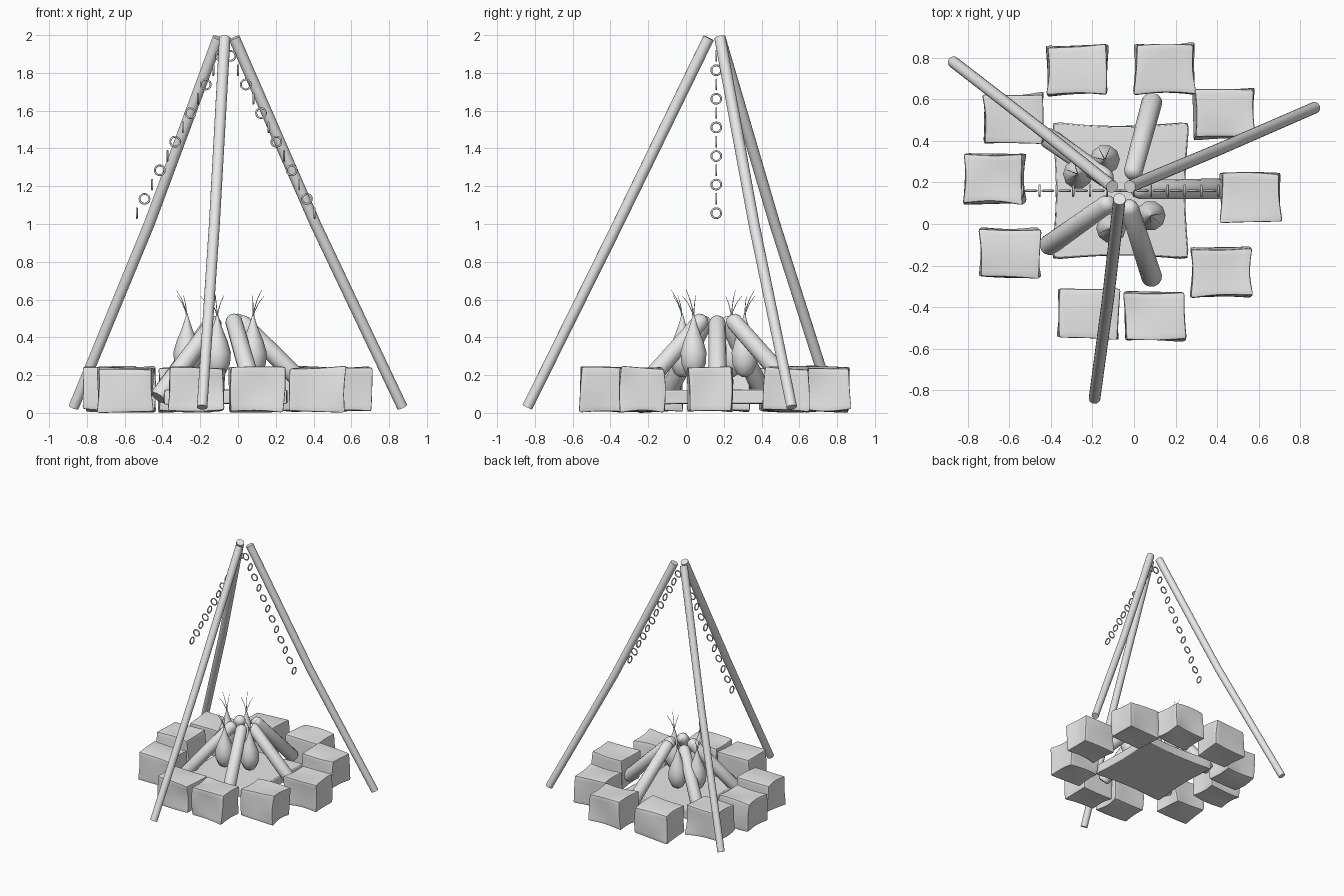
import bpy, bmesh, math, random
from mathutils import Vector, Matrix

random.seed(7)
if "Cube" in bpy.data.objects:
    bpy.data.objects.remove(bpy.data.objects["Cube"], do_unlink=True)

grey = bpy.data.materials.new("plain_grey")
grey.use_nodes = True
grey.diffuse_color = (0.8, 0.8, 0.8, 1)
grey.node_tree.nodes["Principled BSDF"].inputs["Base Color"].default_value = (0.8, 0.8, 0.8, 1)


def finish(name, bm, angle=50):
    """Turn a bmesh into a smooth-shaded object with sharp edges kept."""
    bmesh.ops.recalc_face_normals(bm, faces=bm.faces)
    mesh = bpy.data.meshes.new(name)
    bm.to_mesh(mesh)
    bm.free()
    mesh.materials.append(grey)
    obj = bpy.data.objects.new(name, mesh)
    bpy.context.collection.objects.link(obj)
    bpy.ops.object.select_all(action='DESELECT')
    bpy.context.view_layer.objects.active = obj
    obj.select_set(True)
    bpy.ops.object.shade_smooth_by_angle(angle=math.radians(angle))
    return obj


def sweep(name, points, radii, sides=12):
    """Tube through points with one radius for each point."""
    bm = bmesh.new()
    pts = [Vector(p) for p in points]
    turn = (pts[-1] - pts[0]).to_track_quat('Z', 'Y')
    rings = []
    for p, r in zip(pts, radii):
        ring = []
        for i in range(sides):
            a = math.tau * i / sides
            ring.append(bm.verts.new(p + turn @ Vector((r * math.cos(a), r * math.sin(a), 0))))
        rings.append(ring)
    for a, b in zip(rings, rings[1:]):
        for i in range(sides):
            j = (i + 1) % sides
            bm.faces.new((a[i], a[j], b[j], b[i]))
    bm.faces.new(rings[0][::-1])
    bm.faces.new(rings[-1])
    return finish(name, bm)


def soft_block(name, centre, size, jitter, pinch, crease):
    """Rounded, uneven block whose side middles are drawn in by pinch."""
    bm = bmesh.new()
    bmesh.ops.create_cube(bm, size=1)
    layer = bm.edges.layers.float.new("crease_edge")
    for e in bm.edges:
        e[layer] = crease
    bmesh.ops.subdivide_edges(bm, edges=bm.edges, cuts=1, use_grid_fill=True)
    for v in bm.verts:
        x, y, z = v.co
        if abs(x) < 0.1:
            v.co.y *= 1 - pinch
        if abs(y) < 0.1:
            v.co.x *= 1 - pinch
        v.co = Vector(size) * v.co + Vector(random.uniform(-jitter, jitter) for _ in range(3))
        v.co += Vector(centre)
    obj = finish(name, bm, 60)
    mod = obj.modifiers.new("rounding", 'SUBSURF')
    mod.levels = mod.render_levels = 3
    return obj


# Tripod poles, each slightly bent in the middle
poles = {
    "front_pole": ((-0.19, -0.84, 0.03), (-0.125, -0.36, 1.0), (-0.07, 0.12, 1.985)),
    "left_pole": ((0.87, 0.56, 0.03), (0.41, 0.36, 1.0), (-0.02, 0.18, 1.985)),
    "right_pole": ((-0.87, 0.78, 0.03), (-0.47, 0.47, 1.0), (-0.105, 0.18, 1.985)),
}
for name, pts in poles.items():
    sweep(name, pts, (0.028, 0.029, 0.03), 16)

# Ring of stones
stones = [(-0.27, 0.74), (0.15, 0.75), (0.43, 0.53), (0.56, 0.13), (0.42, -0.23),
          (0.10, -0.44), (-0.22, -0.43), (-0.60, -0.14), (-0.67, 0.22), (-0.58, 0.51)]
for i, (x, y) in enumerate(stones):
    soft_block(f"hearth_stone_{i + 1}", (x, y, 0.125), (0.29, 0.24, 0.23), 0.012, 0.06, 0.75)

# Thin pinched slab under the fire
soft_block("ash_slab", (-0.065, 0.16, 0.085), (0.66, 0.66, 0.075), 0.004, 0.09, 0.8)

# Leaning logs with chamfered ends
logs = [((0.42, 0.17, 0.08), (0.0, 0.165, 0.50)),
        ((0.09, 0.60, 0.09), (-0.01, 0.23, 0.51)),
        ((0.09, -0.27, 0.09), (-0.03, 0.10, 0.51)),
        ((-0.42, -0.11, 0.08), (-0.11, 0.11, 0.50)),
        ((-0.42, 0.42, 0.08), (-0.12, 0.21, 0.50))]
for i, (low, high) in enumerate(logs):
    a, b = Vector(low), Vector(high)
    sweep(f"log_{i + 1}", [a.lerp(b, t) for t in (0, 0.03, 0.94, 0.98, 1)],
          (0.042, 0.05, 0.045, 0.035, 0.018), 12)

# Teardrop flames with fine wisps at the tips
flames = [(-0.27, 0.24), (-0.14, 0.31), (-0.11, -0.02), (0.08, 0.04)]
centre = Vector((-0.06, 0.16, 0))
profile = [(0.19, 0.015), (0.21, 0.045), (0.26, 0.068), (0.32, 0.072),
           (0.38, 0.055), (0.44, 0.03), (0.49, 0.013), (0.53, 0.002)]
for i, (x, y) in enumerate(flames):
    out = (Vector((x, y, 0)) - centre).normalized()
    tip = Vector((x, y, 0.51))
    sweep(f"flame_{i + 1}", [(x, y, z) for z, r in profile], [r for z, r in profile], 10)
    for k in (-1, 0, 1):
        lean = Matrix.Rotation(k * 0.9, 3, 'Z') @ out
        path = [tip + lean * 0.06 * t * t + Vector((0, 0, (0.16 - 0.03 * abs(k)) * t - 0.02))
                for t in (0, 0.35, 0.7, 1)]
        sweep(f"wisp_{i + 1}_{k + 2}", path, (0.003, 0.0025, 0.002, 0.001), 5)


# Two chains of alternating links hanging from the apex
def link(name, place, edge_on):
    bpy.ops.mesh.primitive_torus_add(
        location=place, major_radius=0.026, minor_radius=0.005,
        major_segments=20, minor_segments=8,
        rotation=(0, math.pi / 2, 0) if edge_on else (math.pi / 2, 0, 0))
    obj = bpy.context.object
    obj.name = name
    obj.data.materials.append(grey)
    bpy.ops.object.shade_smooth_by_angle(angle=math.radians(60))


for side, start, step in (("left", -0.04, 0.0405), ("right", -0.09, -0.0405)):
    for i in range(12):
        link(f"{side}_chain_link_{i + 1}", (start + step * i, 0.16, 1.89 - 0.0757 * i), i % 2 == 1)
